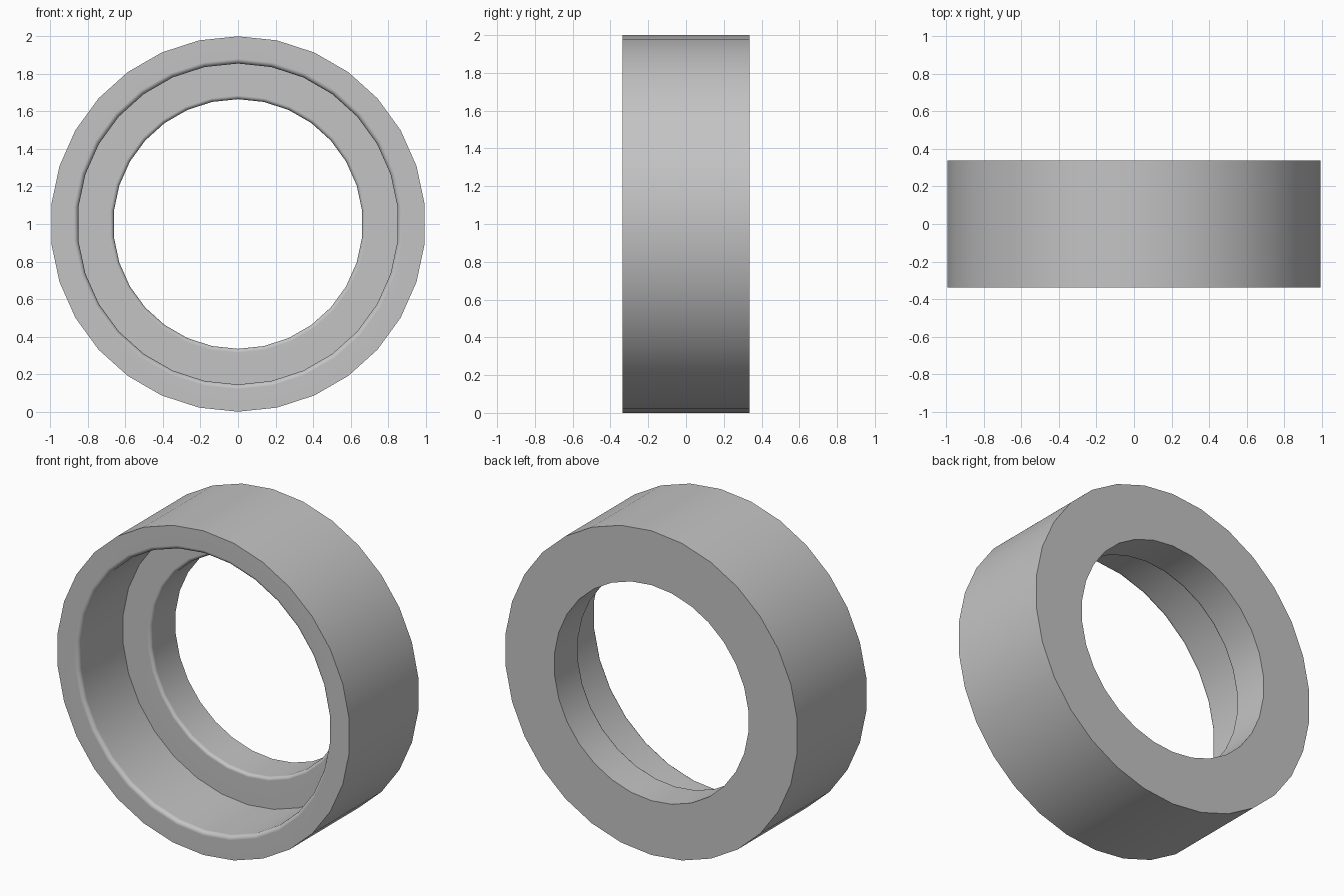
import bpy, bmesh
from math import sin, cos, pi

cube = bpy.data.objects.get("Cube")
if cube:
    bpy.data.objects.remove(cube, do_unlink=True)

SIDES = 30
OUTER, BORE, HOLE = 1.0, 0.855, 0.665      # radii
HALF, FLOOR = 0.337, 0.095                 # half depth, counterbore floor


def fillet(radius, y, size, steps=4):
    """Rounded edge where a front-facing face meets an inner wall."""
    for i in range(steps + 1):
        a = 1.5 * pi - i * pi / 2 / steps
        yield radius + size + size * cos(a), y + size + size * sin(a)


# Cross-section of the ring as (radius, y)
profile = [(OUTER, HALF), (OUTER, -HALF),
           *fillet(BORE, -HALF, 0.025), (BORE, FLOOR),
           *fillet(HOLE, FLOOR, 0.02), (HOLE, HALF)]

# Revolve the section about the y axis
bm = bmesh.new()
rings = []
for s in range(SIDES):
    a = pi / 2 + 2 * pi * s / SIDES
    rings.append([bm.verts.new((r * cos(a), y, 1 + r * sin(a))) for r, y in profile])
for s in range(SIDES):
    here, there = rings[s - 1], rings[s]
    for i in range(len(profile)):
        bm.faces.new((here[i - 1], here[i], there[i], there[i - 1]))
bmesh.ops.recalc_face_normals(bm, faces=bm.faces)
mesh = bpy.data.meshes.new("stepped_ring")
bm.to_mesh(mesh)
bm.free()

ring = bpy.data.objects.new("stepped_ring", mesh)
bpy.context.collection.objects.link(ring)

# Plain grey
grey = bpy.data.materials.new("grey")
grey.use_nodes = True
colour = (0.55, 0.55, 0.55, 1)
grey.diffuse_color = colour
grey.node_tree.nodes["Principled BSDF"].inputs["Base Color"].default_value = colour
mesh.materials.append(grey)

# Smooth walls and rounded edges, crisp rims
bpy.ops.object.select_all(action="DESELECT")
ring.select_set(True)
bpy.context.view_layer.objects.active = ring
bpy.ops.object.shade_smooth_by_angle(angle=pi / 6)
weighted = ring.modifiers.new("flat_face_normals", "WEIGHTED_NORMAL")
weighted.keep_sharp = True
